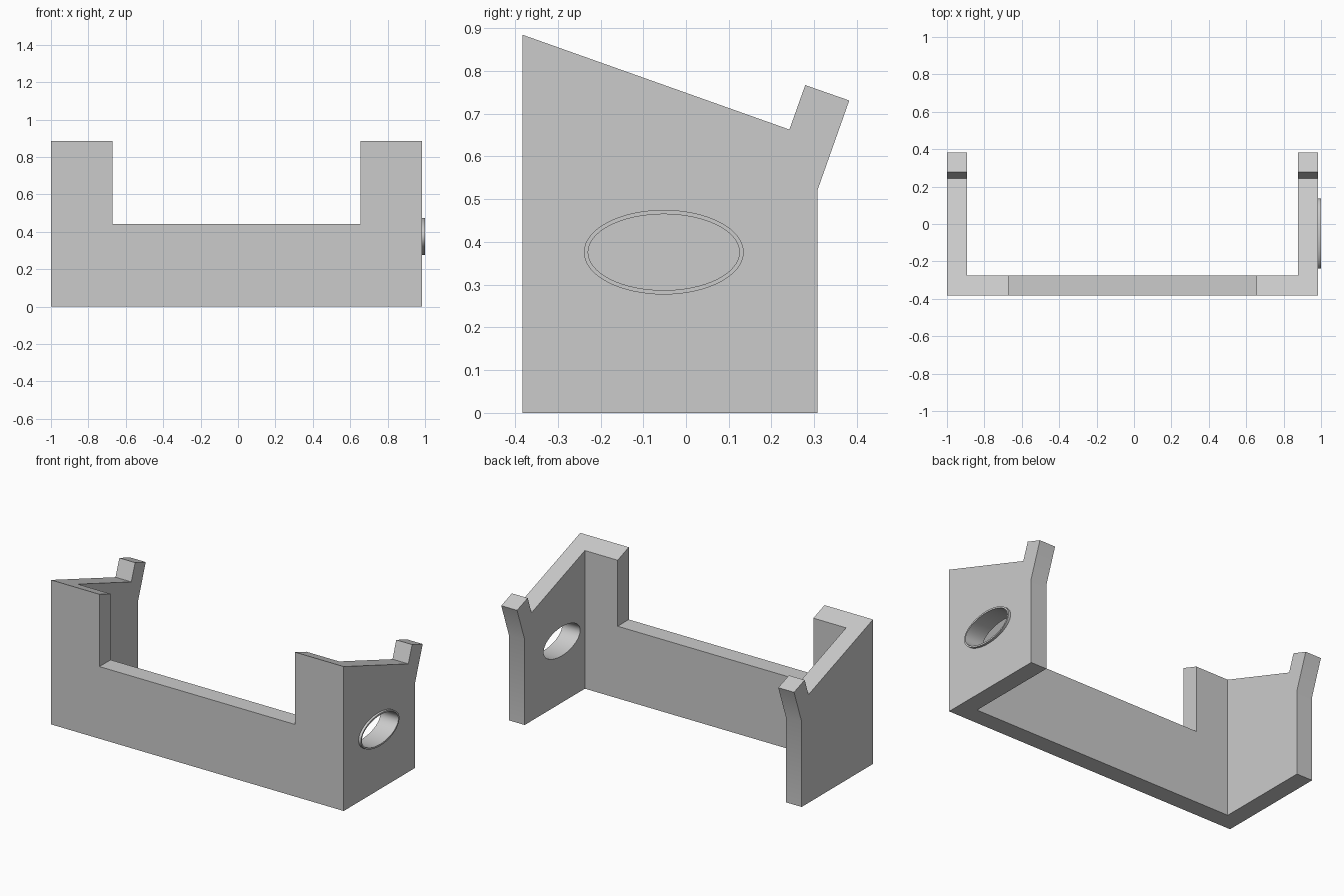
import bpy
import bmesh
import math

cube = bpy.data.objects.get("Cube")
if cube:
    bpy.data.objects.remove(cube, do_unlink=True)

grey = bpy.data.materials.new("plain grey")
grey.use_nodes = True
colour = (0.6, 0.6, 0.6, 1)
grey.diffuse_color = colour
grey.node_tree.nodes["Principled BSDF"].inputs["Base Color"].default_value = colour


def prism(name, outline, x0, x1):
    """Extrude a (y, z) outline along x."""
    bm = bmesh.new()
    face = bm.faces.new([bm.verts.new((x0, y, z)) for y, z in outline])
    moved = bmesh.ops.extrude_face_region(bm, geom=[face])["geom"]
    verts = [v for v in moved if isinstance(v, bmesh.types.BMVert)]
    bmesh.ops.translate(bm, verts=verts, vec=(x1 - x0, 0, 0))
    bmesh.ops.recalc_face_normals(bm, faces=bm.faces)
    mesh = bpy.data.meshes.new(name)
    bm.to_mesh(mesh)
    bm.free()
    mesh.materials.append(grey)
    obj = bpy.data.objects.new(name, mesh)
    bpy.context.scene.collection.objects.link(obj)
    return obj


def rect(y0, y1, z0, z1):
    return [(y0, z0), (y1, z0), (y1, z1), (y0, z1)]


def ellipse(ry, rz, steps=64):
    angles = [math.tau * i / steps for i in range(steps)]
    return [(-0.052 + ry * math.cos(a), 0.376 + rz * math.sin(a)) for a in angles]


def combine(target, other, operation):
    """Apply a boolean and discard the helper."""
    bpy.context.view_layer.objects.active = target
    mod = target.modifiers.new(operation, "BOOLEAN")
    mod.operation = operation
    mod.solver = "EXACT"
    mod.object = other
    bpy.ops.object.modifier_apply(modifier=mod.name)
    bpy.data.objects.remove(other, do_unlink=True)


# Side outline with sloped top and leaning rear prong
side = [(-0.383, 0), (0.308, 0), (0.308, 0.522), (0.382, 0.731),
        (0.279, 0.767), (0.242, 0.663), (-0.383, 0.885)]
body = prism("bracket_body", side, -1.0, 0.985)

# Hollow the back to leave two side walls and a front wall
combine(body, prism("hollow", rect(-0.275, 1, -1, 2), -0.893, 0.878), "DIFFERENCE")
# Wide notch in the top of the front wall
combine(body, prism("notch", rect(-1, 1, 0.442, 2), -0.671, 0.656), "DIFFERENCE")
# Raised oval lip and the hole through the left wall
combine(body, prism("lip", ellipse(0.187, 0.099), 0.93, 1.0), "UNION")
combine(body, prism("hole", ellipse(0.177, 0.089), 0.8, 1.1), "DIFFERENCE")

bpy.ops.object.select_all(action="DESELECT")
body.select_set(True)
bpy.context.view_layer.objects.active = body
bpy.ops.object.shade_smooth_by_angle(angle=math.radians(25))
